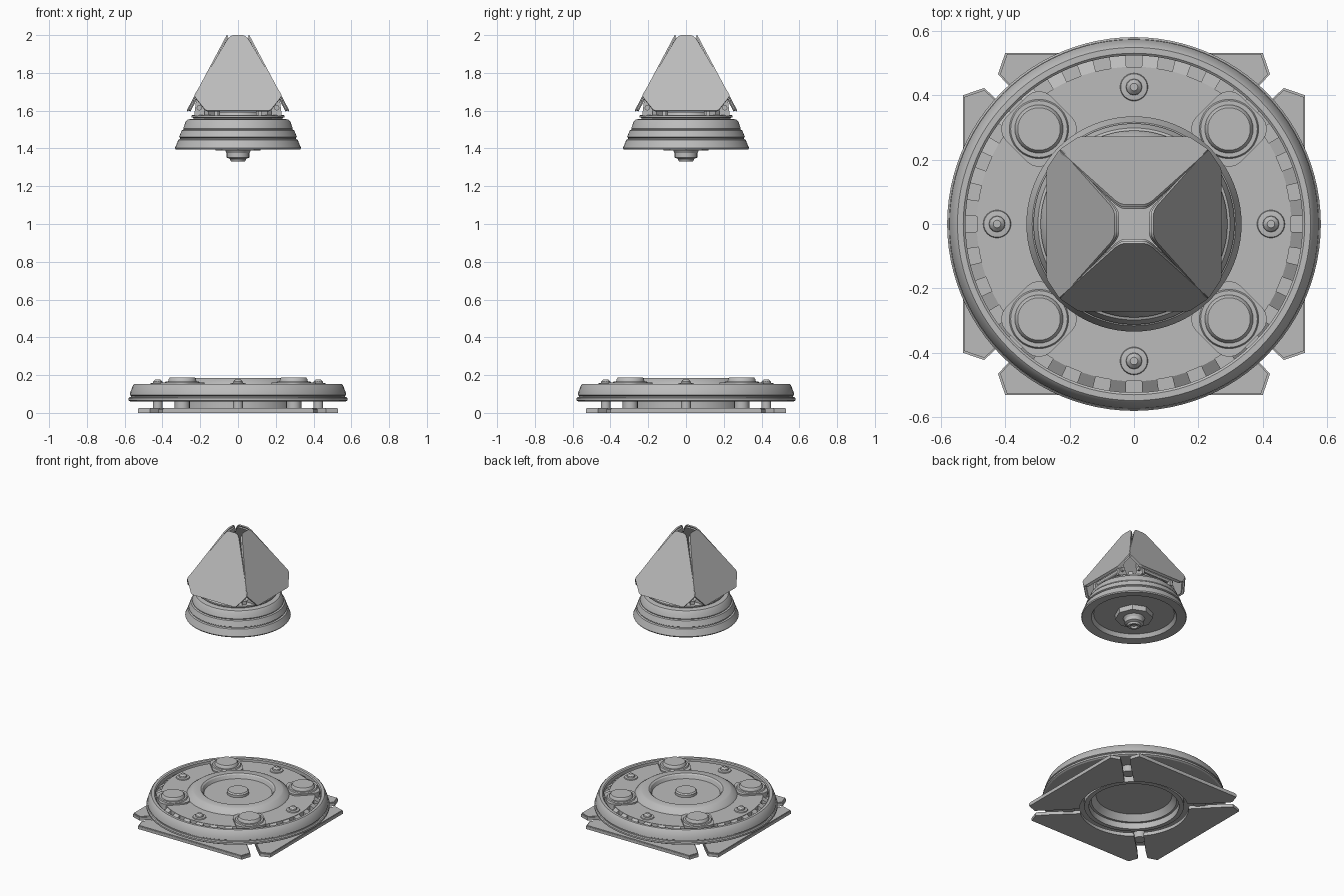
import bpy, bmesh, math
from mathutils import Matrix, Vector

if "Cube" in bpy.data.objects:
    bpy.data.objects.remove(bpy.data.objects["Cube"])

metal = bpy.data.materials.new("light grey metal")
metal.diffuse_color = (0.5, 0.5, 0.5, 1)
metal.use_nodes = True
metal.node_tree.nodes["Principled BSDF"].inputs["Base Color"].default_value = metal.diffuse_color


def finish(bm, name):
    bmesh.ops.remove_doubles(bm, verts=bm.verts, dist=1e-5)
    bmesh.ops.recalc_face_normals(bm, faces=bm.faces)
    mesh = bpy.data.meshes.new(name)
    bm.to_mesh(mesh)
    bm.free()
    mesh.materials.append(metal)
    ob = bpy.data.objects.new(name, mesh)
    bpy.context.collection.objects.link(ob)
    return ob


def lathe(name, profile, segs=64, loc=(0, 0, 0), closed=False):
    """Spin an (r, z) profile around a vertical axis."""
    bm = bmesh.new()
    vs = [bm.verts.new((r, 0, z)) for r, z in profile]
    es = [bm.edges.new(p) for p in zip(vs, vs[1:])]
    if closed:
        es.append(bm.edges.new((vs[-1], vs[0])))
    bmesh.ops.spin(bm, geom=vs + es, cent=(0, 0, 0), axis=(0, 0, 1),
                   angle=math.tau, steps=segs, use_duplicate=False)
    bmesh.ops.translate(bm, verts=bm.verts, vec=loc)
    return finish(bm, name)


def plate(name, outline, z0, z1, matrix=Matrix(), rounding=0.0):
    """Extrude a flat outline, with optional rounded corners."""
    bm = bmesh.new()
    face = bm.faces.new([bm.verts.new((x, y, z0)) for x, y in outline])
    if rounding:
        bmesh.ops.bevel(bm, geom=list(bm.verts), offset=rounding, segments=4,
                        profile=0.5, affect='VERTICES')
    res = bmesh.ops.extrude_face_region(bm, geom=list(bm.faces))
    top = [g for g in res["geom"] if isinstance(g, bmesh.types.BMVert)]
    bmesh.ops.translate(bm, verts=top, vec=(0, 0, z1 - z0))
    bm.transform(matrix)
    return finish(bm, name)


def mirrored(half):
    return half + [(-x, y) for x, y in reversed(half)]


def turn(deg):
    return Matrix.Rotation(math.radians(deg), 4, 'Z')


# ---- base disc: stepped rim, vent groove, raised centre ring with recess
lathe("base_disc", [
    (0, 0.10), (0.24, 0.10), (0.27, 0.06), (0.57, 0.06), (0.58, 0.066),
    (0.58, 0.078), (0.574, 0.084), (0.566, 0.084), (0.566, 0.09), (0.573, 0.094),
    (0.57, 0.11), (0.556, 0.146), (0.548, 0.154), (0.53, 0.154), (0.523, 0.148),
    (0.523, 0.12), (0.488, 0.12), (0.488, 0.15), (0.325, 0.15), (0.318, 0.16),
    (0.29, 0.18), (0.28, 0.185), (0.235, 0.185), (0.225, 0.178), (0.215, 0.155),
    (0, 0.155)], 96)
lathe("base_centre_knob", [(0, 0.15), (0.07, 0.15), (0.07, 0.172), (0.062, 0.18), (0, 0.18)], 32)
lathe("base_under_ring", [(0.285, 0.018), (0.315, 0.018), (0.315, 0.065), (0.285, 0.065)],
      64, closed=True)

# ---- sloped vents inside the rim groove
bm = bmesh.new()
for i in range(32):
    a = math.tau * (i + 0.25) / 32
    rings = []
    for t in (a, a + math.tau / 64):
        rings.append([bm.verts.new((r * math.cos(t), r * math.sin(t), z))
                      for r, z in ((0.487, 0.119), (0.524, 0.119), (0.524, 0.125), (0.487, 0.148))])
    bm.faces.new(rings[0])
    bm.faces.new(rings[1])
    for k in range(4):
        bm.faces.new((rings[0][k], rings[0][k - 1], rings[1][k - 1], rings[1][k]))
finish(bm, "groove_vents")

# ---- floor panels with a curved inner edge
arc = [(0.345 * math.sin(math.radians(d)), 0.345 * math.cos(math.radians(d)))
       for d in (40, 30, 20, 10, 3)]
floor_half = [(0.40, 0.53), (0.422, 0.465), (0.362, 0.40)] + arc
for i in range(4):
    plate("floor_panel", mirrored(floor_half), 0.0, 0.02, turn(90 * i))
    inner = [(x * 0.985, 0.45 + (y - 0.45) * 0.97) for x, y in mirrored(floor_half)]
    plate("floor_panel_backing", inner, 0.019, 0.026, turn(90 * i))

# ---- round pads on rounded lugs, and small bolts, around the base
square = [(-0.098, -0.098), (0.098, -0.098), (0.098, 0.098), (-0.098, 0.098)]
for i in range(4):
    lug = turn(45 + 90 * i) @ Matrix.Translation((0.417, 0, 0))
    plate("pad_lug", square, 0.12, 0.16, lug, 0.05)
    x, y, _ = lug.translation
    lathe("pad", [(0, 0.15), (0.095, 0.155), (0.088, 0.167), (0.075, 0.167), (0.072, 0.18),
                  (0.066, 0.187), (0, 0.187)], 32, (x, y, 0))
    lathe("pad_post", [(0, 0.015), (0.04, 0.015), (0.04, 0.065), (0, 0.065)], 16, (x, y, 0))
    x, y, _ = turn(90 * i) @ Vector((0.425, 0, 0))
    lathe("bolt_washer", [(0, 0.148), (0.044, 0.148), (0.041, 0.156), (0.028, 0.158), (0, 0.158)],
          32, (x, y, 0))
    lathe("bolt", [(0, 0.15), (0.026, 0.155), (0.024, 0.166), (0.012, 0.178), (0, 0.178)],
          12, (x, y, 0))
    lathe("bolt_post", [(0, 0.015), (0.026, 0.015), (0.026, 0.065), (0, 0.065)], 16, (x, y, 0))

# ---- floating head: stepped collar with a hollow underside
lathe("head_collar", [
    (0, 1.425), (0.255, 1.425), (0.27, 1.40), (0.33, 1.395), (0.334, 1.402),
    (0.316, 1.446), (0.306, 1.45), (0.306, 1.456), (0.312, 1.46), (0.298, 1.496),
    (0.288, 1.50), (0.29, 1.506), (0.278, 1.54), (0.268, 1.552), (0.25, 1.556),
    (0, 1.556)], 80)
lathe("head_platform", [(0, 1.55), (0.235, 1.55), (0.235, 1.562), (0.246, 1.564),
                        (0.246, 1.574), (0.238, 1.578), (0, 1.578)], 64)
lathe("head_inner_ring", [(0, 1.57), (0.13, 1.57), (0.12, 1.592), (0, 1.592)], 32)

# ---- nozzle below the head
lathe("nozzle_flange", [(0, 1.39), (0.12, 1.39), (0.12, 1.43), (0, 1.43)], 8)
lathe("nozzle", [(0, 1.345), (0.02, 1.345), (0.025, 1.332), (0.038, 1.332), (0.044, 1.345),
                 (0.06, 1.352), (0.06, 1.376), (0.07, 1.392), (0, 1.392)], 24)

# ---- four leaning petals forming a pyramid, with thin backing plates
up = Vector((0, 0.212, 0.40)).normalized()
side = Vector((1, 0, 0))
out = side.cross(up)
frame = Matrix((side, up, out)).transposed().to_4x4()
frame.translation = (0, -0.272, 1.60)
petal = mirrored([(0.17, 0), (0.233, 0.09), (0.055, 0.43), (0.035, 0.4525)])
backing = [(x * 0.96, 0.2 + (y - 0.2) * 0.97) for x, y in petal]
for i in range(4):
    plate("petal", petal, -0.009, 0, turn(90 * i) @ frame, 0.012)
    plate("petal_backing", backing, -0.02, -0.011, turn(90 * i) @ frame, 0.012)

    # hinge brackets under each petal, in mirrored pairs
    for s in (-1, 1):
        stand = Matrix(((0, 0, 1, 0), (1, 0, 0, 0), (0, 1, 0, 0), (0, 0, 0, 1)))
        shape = [(-0.232, 1.572), (-0.15, 1.572), (-0.195, 1.66), (-0.222, 1.655)]
        x = s * 0.115
        plate("hinge_bracket", shape, x - 0.01, x + 0.01, turn(90 * i) @ stand)
    # hinge pin running between the brackets
    pin = lathe("hinge_pin", [(0, -0.14), (0.014, -0.14), (0.014, 0.14), (0, 0.14)], 12)
    pin.data.transform(turn(90 * i) @ Matrix.Translation((0, -0.205, 1.615))
                       @ Matrix.Rotation(math.pi / 2, 4, 'Y'))
    # corner arm along each gap
    arm = turn(45 + 90 * i)
    plate("corner_arm", [(0.15, -0.014), (0.235, -0.014), (0.235, 0.014), (0.15, 0.014)],
          1.57, 1.60, arm)

# ---- smooth the round surfaces, keeping edges crisp
for ob in bpy.context.collection.objects:
    ob.select_set(True)
    bpy.context.view_layer.objects.active = ob
bpy.ops.object.shade_smooth_by_angle(angle=math.radians(30))
